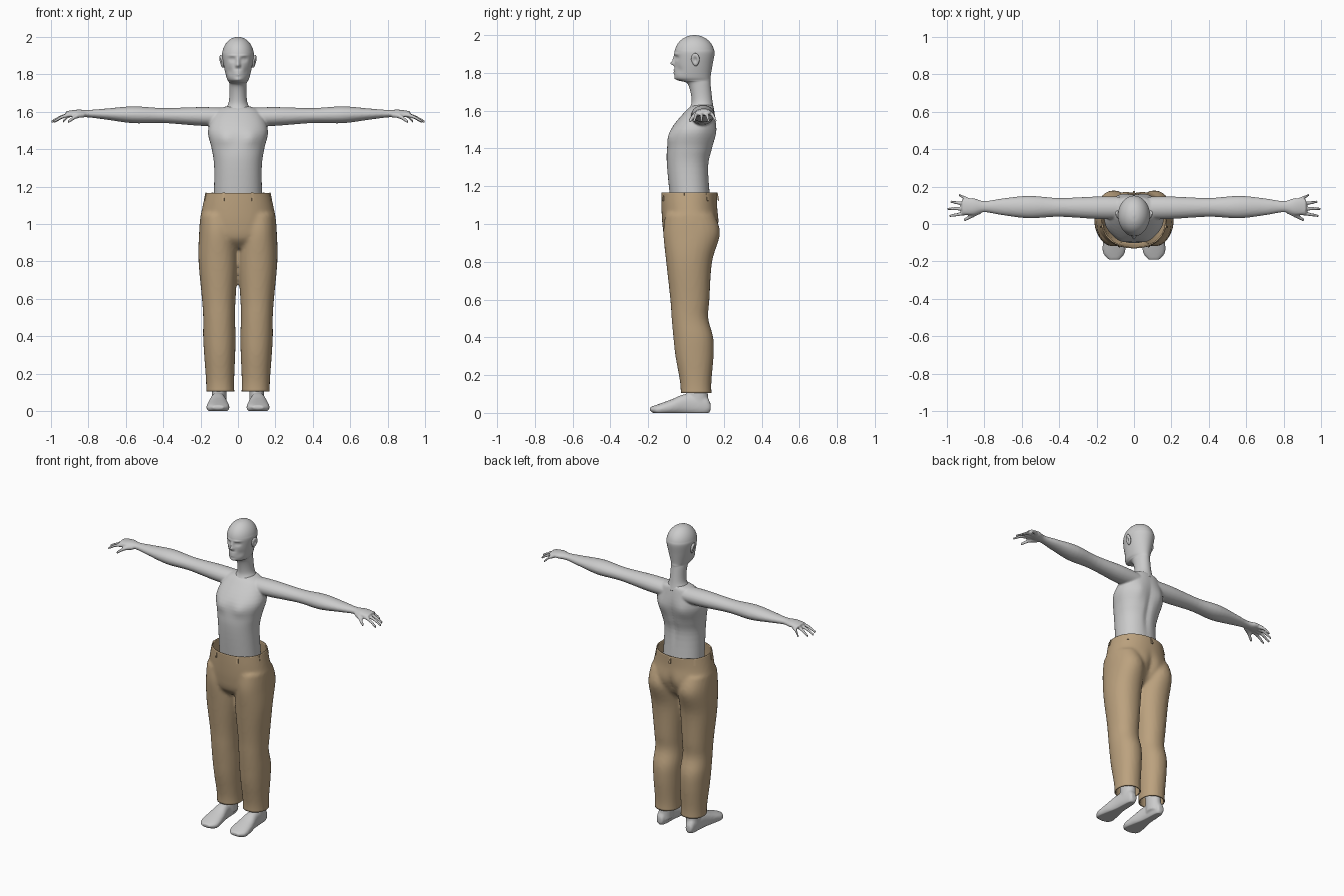
import bpy, bmesh, math
from mathutils import Vector, Matrix

if "Cube" in bpy.data.objects:
    bpy.data.objects.remove(bpy.data.objects["Cube"])


def material(name, colour):
    mat = bpy.data.materials.new(name)
    mat.use_nodes = True
    mat.diffuse_color = (*colour, 1)
    mat.node_tree.nodes["Principled BSDF"].inputs["Base Color"].default_value = (*colour, 1)
    return mat


SKIN = material("grey skin", (0.6, 0.6, 0.6))
CLOTH = material("tan cloth", (0.5, 0.36, 0.21))


def catmull(a, b, c, d, t):
    return b + t / 2 * (c - a + t * (2 * a - 5 * b + 4 * c - d + t * (3 * (b - c) + d - a)))


def spline(rings, steps):
    """Smooth in-between rings through the given ones."""
    result = []
    last = len(rings) - 1
    for i in range(last):
        before, start = rings[max(i - 1, 0)], rings[i]
        end, after = rings[i + 1], rings[min(i + 2, last)]
        for s in range(steps):
            result.append([catmull(*four, s / steps) for four in zip(before, start, end, after)])
    return result + [rings[last]]


def loft(bm, axis, rings, side=1, centre=lambda t: 0, segments=32, steps=5, power=2.0):
    """Closed tube; each ring is (place on axis, half width, low, high)."""
    loops = []
    for t, radius, low, high in spline(rings, steps):
        loop = []
        for k in range(segments):
            angle = math.tau * k / segments
            u, v = [math.copysign(abs(f) ** (2 / power), f) for f in (math.cos(angle), math.sin(angle))]
            u = centre(t) + radius * u
            v = (low + high) / 2 + (high - low) / 2 * v
            x, y, z = {"x": (t, u, v), "y": (u, t, v), "z": (u, v, t)}[axis]
            loop.append(bm.verts.new((x * side, y, z)))
        loops.append(loop)
    for lower, upper in zip(loops, loops[1:]):
        for k in range(segments):
            bm.faces.new((lower[k - 1], lower[k], upper[k], upper[k - 1]))
    bm.faces.new(loops[0])
    bm.faces.new(loops[-1])
    return [vert for loop in loops for vert in loop]


def push(verts, facing, bumps):
    """Soft mirrored bumps (x, z, spread x, spread z, height) on the front or back."""
    for vert in verts:
        x, y, z = vert.co
        if y * facing > 0:
            vert.co.y += facing * sum(
                height * math.exp(-((abs(x) - bx) / wide) ** 2 - ((z - bz) / tall) ** 2)
                for bx, bz, wide, tall, height in bumps)


def make(name, bm, mat, sharp_angle=math.pi):
    bmesh.ops.recalc_face_normals(bm, faces=bm.faces)
    mesh = bpy.data.meshes.new(name)
    bm.to_mesh(mesh)
    bm.free()
    mesh.materials.append(mat)
    mesh.shade_smooth()
    mesh.set_sharp_from_angle(angle=sharp_angle)
    obj = bpy.data.objects.new(name, mesh)
    bpy.context.scene.collection.objects.link(obj)
    return obj


def fuse(bm, voxel):
    """Merge overlapping closed forms into one soft skin."""
    obj = make("fuse_helper", bm, SKIN)
    remesh = obj.modifiers.new("Remesh", "REMESH")
    remesh.mode, remesh.voxel_size = "VOXEL", voxel
    smooth = obj.modifiers.new("Smooth", "SMOOTH")
    smooth.iterations = 3
    depsgraph = bpy.context.evaluated_depsgraph_get()
    mesh = bpy.data.meshes.new_from_object(obj.evaluated_get(depsgraph))
    fused = bmesh.new()
    fused.from_mesh(mesh)
    bpy.data.objects.remove(obj)
    bpy.data.meshes.remove(mesh)
    return fused


def finger(bm, side, base, tip, thick=.011):
    """Tapered finger that curls down towards its tip."""
    (x0, y0), (x1, y1) = base, tip
    rings = []
    for t in (0, .5, 1):
        radius = thick * (1.1 - .4 * t)
        height = 1.585 - .04 * t * t
        rings.append((x0 + (x1 - x0) * t, radius, height - radius, height + radius))
    loft(bm, "x", rings, side, lambda x: y0 + (y1 - y0) * (x - x0) / (x1 - x0), segments=12)


# Torso with chest, shoulder blades and spine groove
bm = bmesh.new()
torso = loft(bm, "z", [
    (1.1, .13, -.08, .13), (1.3, .127, -.1, .12), (1.4, .14, -.1, .14),
    (1.5, .16, -.08, .16), (1.6, .12, 0, .15), (1.63, .06, .04, .14)], segments=64, power=2.2)
push(torso, -1, [(.07, 1.46, .04, .04, .01)])
push(torso, 1, [(.08, 1.48, .04, .06, .01), (0, 1.38, .02, .14, -.01)])

# Arms and hands
arm = [(.06, .06, .05), (.2, .06, .05), (.4, .05, .04), (.56, .06, .045),
       (.7, .045, .03), (.8, .03, .02), (.86, .045, .02), (.92, .04, .01)]
for side in (1, -1):
    rings = []
    for x, depth, thick in arm:
        middle = 1.57 + .025 * x
        rings.append((x, depth, middle - thick, middle + thick))
    loft(bm, "x", rings, side, lambda x: .085 + .01 * x)
    for i in range(4):
        spread = i - 1.5
        finger(bm, side, (.88, .094 + .022 * spread),
               (1 - .014 * (i - .9) ** 2, .1 + .038 * spread))
    finger(bm, side, (.82, .07), (.91, .02), .014)
make("torso_and_arms", fuse(bm, .006), SKIN)

# Head and neck, closed by a domed skull
bm = bmesh.new()
rings = [(1.6, .08, .01, .15), (1.65, .05, .03, .14), (1.74, .046, .01, .13), (1.76, .05, -.04, .13),
         (1.78, .06, -.06, .13), (1.84, .075, -.06, .14)]
for i in range(7):
    size = math.cos(i / 4)
    rings.append((1.9 + .1 * math.sin(i / 4), .085 * size, .045 - .106 * size, .045 + .106 * size))
head = loft(bm, "z", rings, segments=128, steps=8)

# Face: nose, nostrils, eye sockets, eyes, brows, cheeks, lips and chin
push([vert for vert in head if vert.co.z > 1.75], -1, [
    (0, 1.87, .01, .02, .01), (0, 1.85, .01, .01, .02), (.01, 1.845, .006, .006, .007),
    (.032, 1.88, .016, .01, -.012), (.032, 1.88, .01, .006, .006), (.03, 1.9, .024, .006, .005),
    (.045, 1.815, .015, .02, -.006), (0, 1.814, .02, .004, .006), (0, 1.8, .016, .005, .006),
    (0, 1.77, .02, .01, .005)])
make("head_and_neck", bm, SKIN)

# Ears: flat shells hollowed on the outside
bm = bmesh.new()
for side in (1, -1):
    place = (Matrix.Translation((.086 * side, .05, 1.87)) @ Matrix.Rotation(-.25 * side, 4, "Z")
             @ Matrix.Rotation(.2 * side, 4, "Y"))
    for vert in bmesh.ops.create_uvsphere(bm, u_segments=24, v_segments=16, radius=1)["verts"]:
        x, y, z = vert.co
        if x * side > 0:
            x *= 1 - math.exp(-4 * (y * y + z * z))
        lobe = 1 + .25 * min(0, z)
        vert.co = place @ Vector((x * .012, y * .023 * lobe, z * .035))
make("ears", bm, SKIN)

# Feet, flat underneath
bm = bmesh.new()
for side in (1, -1):
    loft(bm, "y", [
        (.13, .02, .01, .05), (.1, .03, -.01, .09), (0, .04, -.01, .1), (-.08, .056, -.01, .07),
        (-.15, .06, -.01, .045), (-.19, .03, .01, .03)], side, lambda y: .107, power=2.3)
    loft(bm, "z", [(.03, .04, .01, .12), (.2, .04, 0, .11)], side, lambda z: .1)
bm = fuse(bm, .007)
for vert in bm.verts:
    vert.co.z = max(vert.co.z, 0)
make("feet", bm, SKIN)

# Trousers: hips and legs fused, then cut open at waist and hems
bm = bmesh.new()
hips = loft(bm, "z", [
    (1.2, .165, -.13, .165), (1.1, .188, -.13, .165), (1, .205, -.125, .175),
    (.92, .19, -.11, .14), (.87, .1, -.06, .09)], segments=64, power=2.15)
push(hips, 1, [(0, .97, .025, .07, -.02)])
for side in (1, -1):
    loft(bm, "z", [
        (1.05, .09, -.11, .15), (.95, .1, -.12, .18), (.8, .105, -.105, .138), (.6, .09, -.083, .124),
        (.5, .085, -.076, .118), (.4, .087, -.067, .144), (.3, .083, -.056, .146),
        (.15, .075, -.03, .134), (.05, .078, -.03, .14)], side, lambda z: .093 + .016 * z, power=2.15)
bm = fuse(bm, .011)
for height, direction in ((1.167, 1), (.105, -1)):
    bmesh.ops.bisect_plane(bm, geom=bm.verts[:] + bm.edges[:] + bm.faces[:], clear_outer=True,
                           plane_co=(0, 0, height), plane_no=(0, 0, direction))
trousers = make("trousers", bm, CLOTH)
wall = trousers.modifiers.new("Cloth thickness", "SOLIDIFY")
wall.thickness, wall.offset = .007, -1

# Belt loops spaced evenly around the waistband, one at the middle of the back
bm = bmesh.new()
for i in range(7):
    angle = math.tau * (i / 7 + 1 / 4)
    out = Vector((math.cos(angle) * .15, math.sin(angle) * .175, 0))
    spot = Vector((math.cos(angle) * .178, math.sin(angle) * .15 + .018, 1.145))
    turn = Matrix.Rotation(math.atan2(out.y, out.x), 4, "Z") @ Matrix.Rotation(-.2, 4, "Y")
    bmesh.ops.create_cube(bm, size=1, matrix=Matrix.Translation(spot) @ turn
                          @ Matrix.Diagonal((.007, .012, .045, 1)))
make("belt_loops", bm, CLOTH, math.radians(30))
